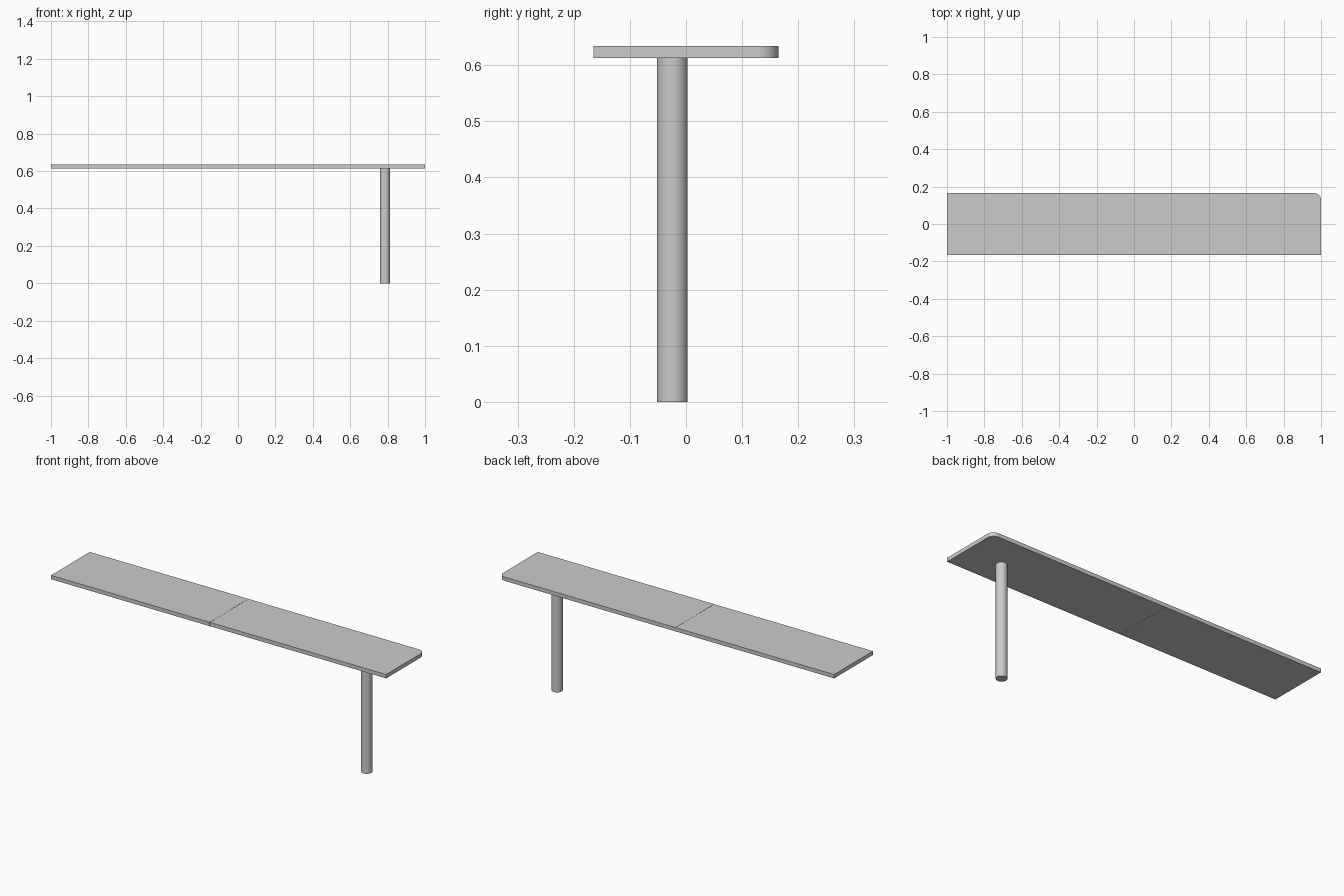
import bpy, bmesh, math

if "Cube" in bpy.data.objects:
    bpy.data.objects.remove(bpy.data.objects["Cube"])

Z0, Z1 = 0.613, 0.634      # underside and top of the counter
Y = 0.165                  # half depth
SEAM, GAP = -0.053, 0.001  # joint between the two boards


def finish(bm, name):
    bmesh.ops.recalc_face_normals(bm, faces=bm.faces)
    mesh = bpy.data.meshes.new(name)
    bm.to_mesh(mesh)
    bm.free()
    ob = bpy.data.objects.new(name, mesh)
    bpy.context.collection.objects.link(ob)
    bpy.context.view_layer.objects.active = ob
    for o in bpy.context.selected_objects:
        o.select_set(False)
    ob.select_set(True)
    bpy.ops.object.shade_smooth_by_angle(angle=math.radians(30))
    return ob


def board(name, x0, x1, radius=0):
    # outline, with the back right corner optionally rounded
    pts = [(x0, -Y), (x1, -Y)]
    if radius:
        for i in range(13):
            a = math.pi / 2 * i / 12
            pts.append((x1 - radius + radius * math.cos(a),
                        Y - radius + radius * math.sin(a)))
    else:
        pts.append((x1, Y))
    pts.append((x0, Y))
    bm = bmesh.new()
    face = bm.faces.new([bm.verts.new((x, y, Z0)) for x, y in pts])
    ext = bmesh.ops.extrude_face_region(bm, geom=[face], use_keep_orig=True)
    top = [v for v in ext["geom"] if isinstance(v, bmesh.types.BMVert)]
    bmesh.ops.translate(bm, verts=top, vec=(0, 0, Z1 - Z0))
    return finish(bm, name)


# two counter boards meeting at the seam
board("left_board", -1, SEAM - GAP / 2)
board("right_board", SEAM + GAP / 2, 1, radius=0.036)

# single round leg
bm = bmesh.new()
bmesh.ops.create_cone(bm, cap_ends=True, segments=48,
                      radius1=0.0275, radius2=0.0275, depth=Z0)
bmesh.ops.translate(bm, verts=bm.verts, vec=(0.786, -0.0245, Z0 / 2))
finish(bm, "leg")
